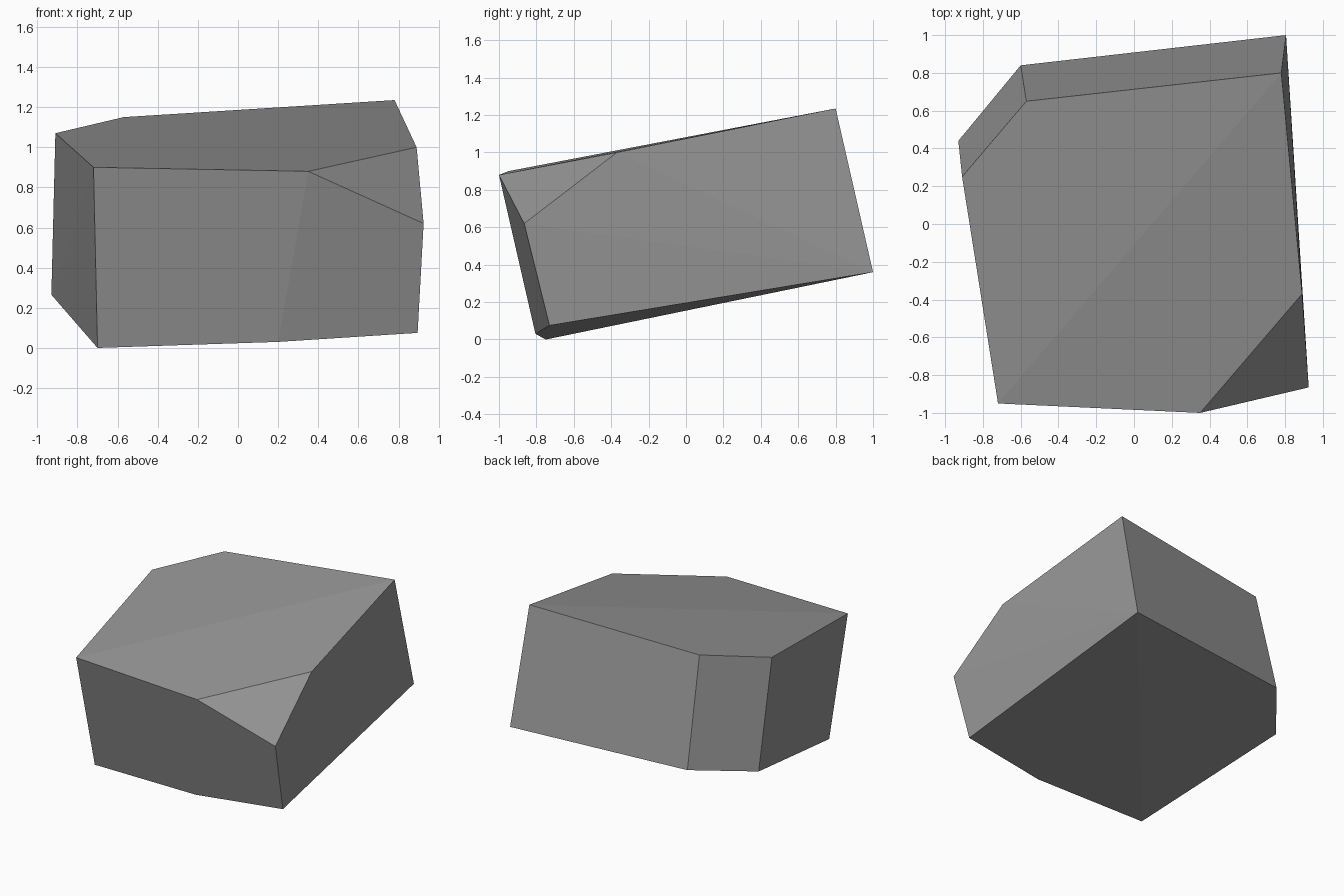
import bpy
import bmesh
from math import radians

default_cube = bpy.data.objects.get("Cube")
if default_cube:
    bpy.data.objects.remove(default_cube, do_unlink=True)


def make_material(name, colour):
    material = bpy.data.materials.new(name)
    material.use_nodes = True
    material.diffuse_color = colour
    shader = next(n for n in material.node_tree.nodes if n.type == "BSDF_PRINCIPLED")
    shader.inputs["Base Color"].default_value = colour
    return material


def make_hull(name, corners, material):
    """Wrap a faceted convex stone around the given corners."""
    bm = bmesh.new()
    for corner in corners:
        bm.verts.new(corner)
    bmesh.ops.convex_hull(bm, input=bm.verts[:])
    # Merge the nearly flat triangles into broad facets
    bmesh.ops.dissolve_limit(bm, angle_limit=radians(2),
                             verts=bm.verts[:], edges=bm.edges[:])
    bmesh.ops.recalc_face_normals(bm, faces=bm.faces[:])
    mesh = bpy.data.meshes.new(name)
    bm.to_mesh(mesh)
    bm.free()
    mesh.materials.append(material)
    stone = bpy.data.objects.new(name, mesh)
    bpy.context.scene.collection.objects.link(stone)
    return stone


# Sloping top outline, anticlockwise from the front left of the view
top_outline = [
    (-0.72, -0.95, 0.9), (0.35, -1, 0.88), (0.89, -0.37, 1),
    (0.78, 0.8, 1.235), (-0.57, 0.65, 1.15), (-0.91, 0.25, 1.07),
]

# Tilted underside outline in the same order
bottom_outline = [
    (-0.7, -0.75, 0), (0.2, -0.805, 0.03), (0.895, -0.73, 0.075),
    (0.805, 1, 0.36), (-0.6, 0.84, 0.34), (-0.93, 0.44, 0.265),
]

# Lower tip of the chipped front corner
chipped_corner = [(0.925, -0.865, 0.62)]

stone_grey = make_material("stone grey", (0.3, 0.3, 0.3, 1))
make_hull("rock", top_outline + bottom_outline + chipped_corner, stone_grey)
